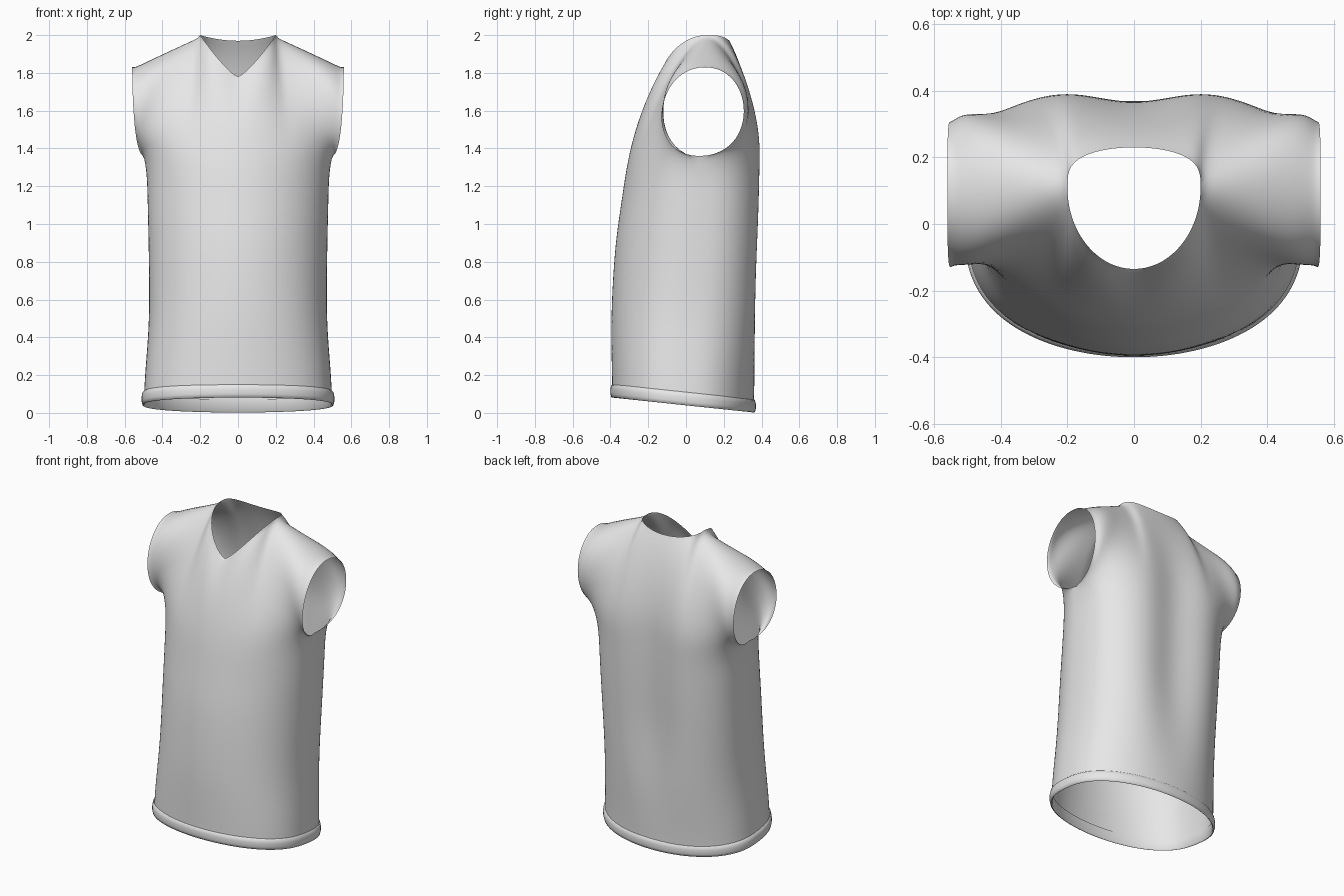
import bpy, bmesh, math
from mathutils import Vector

if "Cube" in bpy.data.objects:
    bpy.data.objects.remove(bpy.data.objects["Cube"])

cloth = bpy.data.materials.new("light_grey_cloth")
cloth.use_nodes = True
cloth.diffuse_color = (0.8, 0.8, 0.8, 1)
cloth.node_tree.nodes["Principled BSDF"].inputs["Base Color"].default_value = (0.8, 0.8, 0.8, 1)

COLS, NECK_COL = 52, 18        # columns per half panel, column of the neck point
LOW, HIGH = 36, 24             # steps below and above the armpit
NECK_X, SLEEVE_X = 0.2, 0.56
HEM_Z, ARMPIT_Z = 0.04, 1.36

# Torso profile: height, half width, side depth, front depth, back depth
PROFILE = [(HEM_Z, 0.50, 0.0, -0.39, 0.36), (0.14, 0.497, 0.0, -0.392, 0.365),
           (0.5, 0.472, 0.02, -0.395, 0.4), (0.9, 0.474, 0.035, -0.372, 0.422),
           (1.15, 0.48, 0.045, -0.337, 0.43), (1.29, 0.483, 0.055, -0.317, 0.432),
           (ARMPIT_Z, 0.497, 0.07, -0.303, 0.432)]


def smooth(t):
    t = min(1, max(0, t))
    return t * t * (3 - 2 * t)


def torso_row(z):
    """Smooth interpolation of the torso profile at a height."""
    k = max(i for i in range(len(PROFILE) - 1) if PROFILE[i][0] <= z)
    a, b = PROFILE[k], PROFILE[k + 1]
    before, after = PROFILE[max(k - 1, 0)], PROFILE[min(k + 2, len(PROFILE) - 1)]
    span = b[0] - a[0]
    t = (z - a[0]) / span
    out = []
    for c in range(1, 5):
        ma = (b[c] - before[c]) / (b[0] - before[0]) * span
        mb = (after[c] - a[c]) / (after[0] - a[0]) * span
        out.append((1 + 2 * t) * (1 - t) ** 2 * a[c] + t * (1 - t) ** 2 * ma
                   + t * t * (3 - 2 * t) * b[c] + t * t * (t - 1) * mb)
    return out


def torso_point(back, z, col):
    """Point on the left half of the torso, up to the armpit."""
    ang = math.pi / 2 * col / COLS
    width, side, front_y, back_y = torso_row(z)
    x = width * math.sin(ang)
    up = smooth(z / 1.2)
    power = 0.84 - 0.16 * up if back else 0.75 + 0.23 * up
    y = side + ((back_y if back else front_y) - side) * max(0, math.cos(ang)) ** power
    if back:                   # spine groove between the shoulder blades
        y -= 0.066 * math.exp(-(x / 0.18) ** 2) * smooth(z / 0.9)
    return Vector((x, y, z - 0.11 * y * max(0, 1 - z)))


def top_point(back, col):
    """Neckline and shoulder seam, with the handle leading down from it."""
    sign = 1 if back else -1
    if col <= NECK_COL:
        ang = math.pi / 2 * col / NECK_COL
        u = math.sin(ang)
        if back:
            top = Vector((NECK_X * u, 0.11 + 0.12 * math.cos(ang) ** 0.6, 1.97 + 0.03 * u * u))
        else:
            top = Vector((NECK_X * u, 0.11 - 0.245 * math.cos(ang), 1.78 + 0.22 * u ** 1.3))
        w = (col / NECK_COL) ** 2
        handle = Vector((0, sign * (0.07 + 0.05 * w), -0.1 * (1 - w) - 0.02))
    else:
        v = (col - NECK_COL) / (COLS - NECK_COL)
        top = Vector((NECK_X + (SLEEVE_X - NECK_X) * v, 0.11 - 0.01 * v, 2 - 0.17 * v))
        fullness = 0.12 + 0.15 * v + 0.06 * math.sin(math.pi * v * v)
        handle = Vector((0, sign * fullness, -0.02 * (1 - v)))
    return top, handle


def panel_point(back, row, col):
    if row <= LOW:
        return torso_point(back, HEM_Z + (ARMPIT_Z - HEM_Z) * row / LOW, col)
    # Upper panel: curve from the armpit level to the shoulder or neckline
    t = (row - LOW) / HIGH
    start = torso_point(back, ARMPIT_Z, col)
    top, handle = top_point(back, col)
    w = (col / COLS) ** 3.5
    rise = Vector((0, 0.01 if back else 0.05, 0.22))
    flare = Vector((0.065, 0.32 if back else -0.3, 0))
    a, b = start + rise * (1 - w) + flare * w, top + handle
    return (start * (1 - t) ** 3 + a * (3 * t * (1 - t) ** 2)
            + b * (3 * t * t * (1 - t)) + top * t ** 3)


def add_grid(bm, grid, flip):
    verts = [[bm.verts.new(p) for p in line] for line in grid]
    for r in range(len(verts) - 1):
        for c in range(len(verts[0]) - 1):
            quad = [verts[r][c], verts[r][c + 1], verts[r + 1][c + 1], verts[r + 1][c]]
            bm.faces.new(quad[::-1] if flip else quad)


def finish(name, bm):
    mesh = bpy.data.meshes.new(name)
    bm.to_mesh(mesh)
    bm.free()
    mesh.materials.append(cloth)
    obj = bpy.data.objects.new(name, mesh)
    bpy.context.collection.objects.link(obj)
    bpy.ops.object.select_all(action="DESELECT")
    obj.select_set(True)
    bpy.context.view_layer.objects.active = obj
    bpy.ops.object.shade_smooth_by_angle(angle=math.radians(60))


# Shirt body: front and back panels, each mirrored left to right
bm = bmesh.new()
for back in (False, True):
    for mirror in (1, -1):
        grid = [[panel_point(back, r, c) * Vector((mirror, 1, 1)) for c in range(COLS + 1)]
                for r in range(LOW + HIGH + 1)]
        add_grid(bm, grid, back != (mirror < 0))
bmesh.ops.remove_doubles(bm, verts=bm.verts, dist=0.0004)
# Relax the cloth inside its open edges
inner = [v for v in bm.verts if not v.is_boundary]
for _ in range(16):
    bmesh.ops.smooth_vert(bm, verts=inner, factor=0.5,
                          use_axis_x=True, use_axis_y=True, use_axis_z=True)
finish("shirt_body", bm)

# Hem band: a soft rolled section swept round the bottom edge
SECTION = [(-0.001, 0.07), (0.006, 0.064), (0.01, 0.045), (0.01, 0.02),
           (0.006, 0.003), (0, 0), (-0.006, 0.006), (-0.006, 0.07)]
loop = [torso_point(False, HEM_Z, c) for c in range(COLS + 1)]
loop += [torso_point(True, HEM_Z, c) for c in range(COLS - 1, -1, -1)]
loop += [p * Vector((-1, 1, 1)) for p in reversed(loop[1:-1])]
lines = []
for i, p in enumerate(loop):
    along = loop[(i + 1) % len(loop)] - loop[i - 1]
    out = Vector((along.y, -along.x, 0)).normalized()
    lines.append([p + out * o + Vector((0, 0, h)) for o, h in SECTION])
bm = bmesh.new()
add_grid(bm, lines + lines[:1], True)
bmesh.ops.remove_doubles(bm, verts=bm.verts, dist=0.0004)
finish("hem_band", bm)
